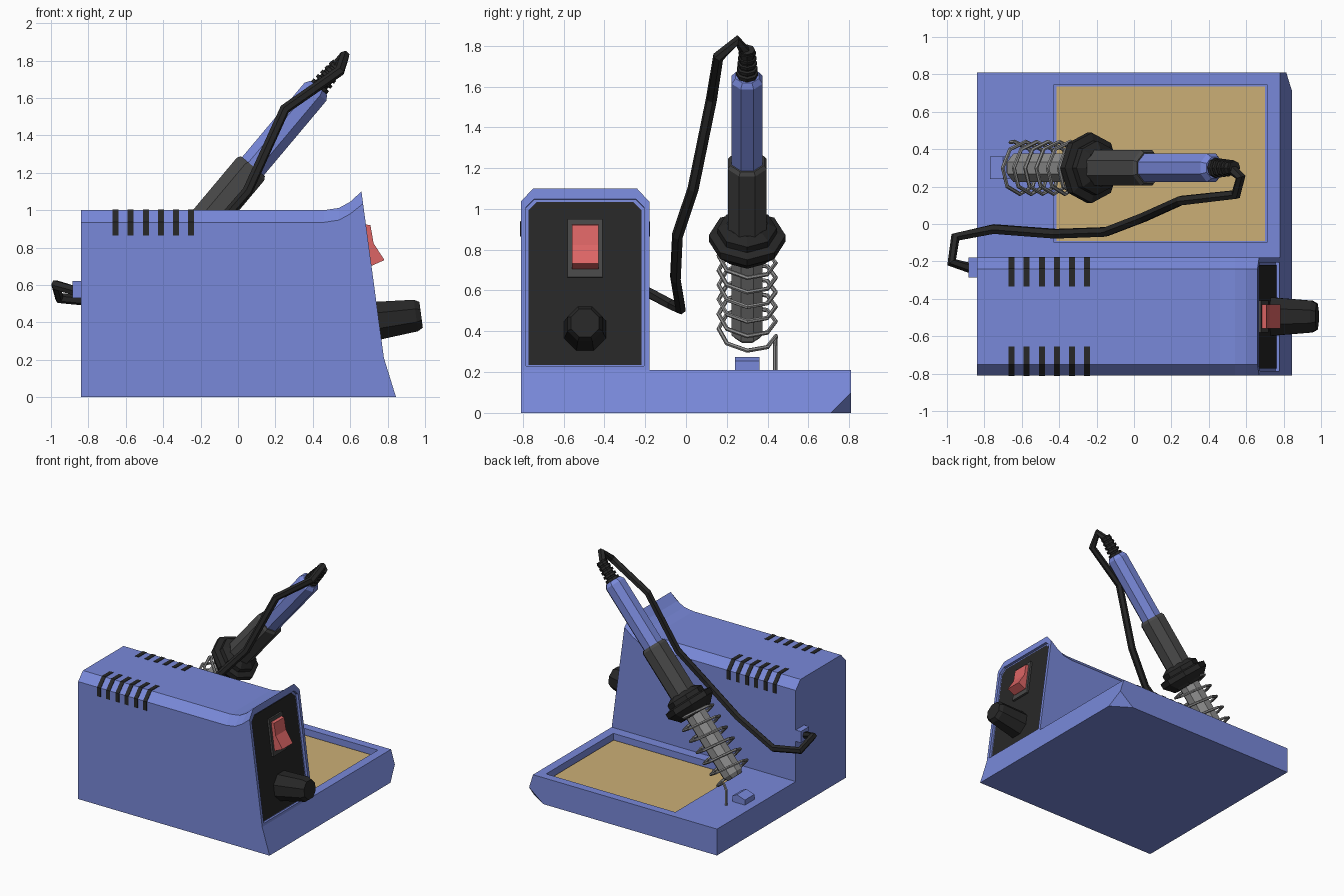
import bpy, bmesh, math
from mathutils import Vector as V

if "Cube" in bpy.data.objects:
    bpy.data.objects.remove(bpy.data.objects["Cube"])


def mat(name, *rgb):
    m = bpy.data.materials.new(name)
    m.diffuse_color = (*rgb, 1)
    m.use_nodes = True
    m.node_tree.nodes["Principled BSDF"].inputs["Base Color"].default_value = m.diffuse_color
    return m


BLUE = mat("blue", .19, .25, .70)
BLACK = mat("black", .02, .02, .02)
DARK = mat("dark_grey", .065, .065, .065)
STEEL = mat("steel", .27, .27, .27)
RED = mat("red", .72, .13, .13)
TAN = mat("tan", .60, .43, .18)


def make(name, verts, faces, m):
    me = bpy.data.meshes.new(name)
    me.from_pydata([tuple(v) for v in verts], [], faces)
    bm = bmesh.new()
    bm.from_mesh(me)
    bmesh.ops.recalc_face_normals(bm, faces=bm.faces)
    bm.to_mesh(me)
    bm.free()
    me.materials.append(m)
    ob = bpy.data.objects.new(name, me)
    bpy.context.collection.objects.link(ob)
    return ob


def loft(name, rings, m):
    n, k = len(rings[0]), len(rings)
    faces = [(i*n+j, i*n+(j+1) % n, (i+1)*n+(j+1) % n, (i+1)*n+j)
             for i in range(k-1) for j in range(n)]
    faces += [tuple(range(n)), tuple(range((k-1)*n, k*n))]
    return make(name, [v for r in rings for v in r], faces, m)


def prism(name, pts, offset, m):
    pts = [V(p) for p in pts]
    return loft(name, [pts, [p + V(offset) for p in pts]], m)


def box(name, x0, x1, y0, y1, z0, z1, m):
    return prism(name, [(x0, y0, z0), (x1, y0, z0), (x1, y1, z0), (x0, y1, z0)], (0, 0, z1-z0), m)


def lathe(name, prof, o, axis, m, sides=8, turn=0.0):
    a = V((0, 1, 0))
    b = axis.cross(a)
    ang = [turn + i*math.tau/sides for i in range(sides)]
    return loft(name, [[o + axis*s + (a*math.cos(t) + b*math.sin(t))*r for t in ang]
                       for s, r in prof], m)


def realise(ob):
    dg = bpy.context.evaluated_depsgraph_get()
    return bpy.data.meshes.new_from_object(ob.evaluated_get(dg))


def tube(name, pts, r, m, res=1):
    cu = bpy.data.curves.new(name, 'CURVE')
    cu.dimensions = '3D'
    cu.bevel_depth, cu.bevel_resolution, cu.use_fill_caps = r, res, True
    sp = cu.splines.new('POLY')
    sp.points.add(len(pts)-1)
    for p, c in zip(sp.points, pts):
        p.co = (*c, 1)
    tmp = bpy.data.objects.new(name + "_path", cu)
    bpy.context.collection.objects.link(tmp)
    me = realise(tmp)
    bpy.data.objects.remove(tmp)
    for p in me.polygons:
        p.use_smooth = False
    me.materials.clear()
    me.materials.append(m)
    ob = bpy.data.objects.new(name, me)
    bpy.context.collection.objects.link(ob)
    return ob


# sloping front plane of the housing
FN = V((.89, 0, .12)).normalized()


def front_x(z):
    return .845 - .065*z/.21 if z < .21 else .78 - .12*(z-.21)/.89


def front_prism(name, yz, n0, n1, m):
    return prism(name, [V((front_x(z), y, z)) + FN*n0 for y, z in yz], FN*(n1-n0), m)


def panel_outline(i):
    y0, y1, z0, z1, c = -.785+i, -.205-i, .23+i*.5, 1.048-i, .04
    return [(y0, z0), (y1, z0), (y1, z1-c), (y1-c, z1), (y0+c, z1), (y0, z1-c)]


# base tray with sloped front and one clipped lower corner
body = prism("station_body", [(-.84, -.81, 0), (.845, -.81, 0), (.78, -.81, .21), (-.84, -.81, .21)],
             (0, 1.62, 0), BLUE)
bm = bmesh.new()
bm.from_mesh(body.data)
p = V((.845, .71, 0))
no = (V((.69, .81, 0))-p).cross(V((.814, .81, .1))-p).normalized()
if no.dot(V((.845, .81, 0))-p) < 0:
    no = -no
bmesh.ops.bisect_plane(bm, geom=bm.verts[:]+bm.edges[:]+bm.faces[:], plane_co=p, plane_no=no,
                       clear_outer=True)
bmesh.ops.holes_fill(bm, edges=[e for e in bm.edges if e.is_boundary])
bmesh.ops.recalc_face_normals(bm, faces=bm.faces)
bm.to_mesh(body.data)
bm.free()

# housing: chamfered section swept along x, lip rising at the front
rings = []
for x, zt in [(-.84, 1), (.46, 1), (.54, 1.012), (.60, 1.045), (None, 1.10)]:
    sec = [(-.81, 0), (-.81, .21), (-.81, zt-.065), (-.75, zt), (-.24, zt), (-.18, zt-.065),
           (-.18, .21), (-.18, 0)]
    rings.append([V((front_x(z) if x is None else x, y, z)) for y, z in sec])
housing = loft("housing_helper", rings, BLUE)
panel_cut = front_prism("panel_cutter", panel_outline(0), -.02, .08, BLUE)
tray_cut = box("tray_cutter", -.427, .71, -.10, .745, .155, .4, BLUE)
for ob, op in ((housing, 'UNION'), (panel_cut, 'DIFFERENCE'), (tray_cut, 'DIFFERENCE')):
    ob.hide_render = True
    md = body.modifiers.new(op, 'BOOLEAN')
    md.operation, md.object, md.solver = op, ob, 'EXACT'
me = realise(body)
body.modifiers.clear()
body.data = me
bm = bmesh.new()
bm.from_mesh(me)
bmesh.ops.dissolve_limit(bm, angle_limit=.01, verts=bm.verts[:], edges=bm.edges[:])
bm.to_mesh(me)
bm.free()
for ob in (housing, panel_cut, tray_cut):
    bpy.data.objects.remove(ob)

# sponge, control panel, rocker switch and knob
box("sponge", -.415, .70, -.09, .735, .15, .163, TAN)
front_prism("control_panel", panel_outline(.013), -.025, -.016, BLACK)
front_prism("switch_frame", [(-.58, .665), (-.41, .665), (-.41, .95), (-.58, .95)], -.018, 0, DARK)
prism("switch_rocker", [(V((x, -.56, z))) for x, z in
      [(.67, .925), (.708, .92), (.725, .823), (.783, .733), (.72, .705), (.69, .705)]],
      (0, .13, 0), RED)
lathe("temperature_knob", [(-.02, .112), (.04, .106), (.20, .092), (.228, .075)],
      V((front_x(.41), -.495, .41)), FN, BLACK, turn=math.pi/8)

# vents wrapped over both top edges
for side, mir in (("front", 1), ("rear", -1)):
    for i in range(6):
        x = -.671 + i*.081
        e = .004
        sec = [(-.315-e, .865), (-.315-e, .935+e/2), (-.255-e/2, 1+e), (-.16, 1+e),
               (-.16, .98), (-.25, .98), (-.30, .93), (-.30, .865)]
        prism(f"vent_{side}_{i+1}", [(x, -.495 + mir*y, z) for y, z in sec], (.032, 0, 0), BLACK)

# soldering iron along a slanted axis
C, U = V((.08, .30, 1.235)), V((.643, 0, .766)).normalized()
T = math.pi/8
lathe("iron_grip", [(-.47, .103), (-.02, .103), (0, .09)], C, U, DARK, turn=T)
lathe("iron_handle", [(-.02, .082), (.52, .082), (.548, .062)], C, U, BLUE, turn=T)
relief = [(.54, .052)]
for i in range(5):
    s = .55 + i*.033
    relief += [(s, .054-i*.003), (s+.018, .054-i*.003), (s+.020, .038), (s+.031, .038)]
lathe("strain_relief", relief, C, U, BLACK)
lathe("holder_funnel", [(-.585, .125), (-.565, .14), (-.515, .188), (-.475, .188), (-.465, .15)],
      C, U, BLACK)
lathe("iron_collar", [(-.47, .145), (-.43, .145), (-.40, .10)], C, U, BLACK)
lathe("iron_barrel", [(-1.12, .06), (-1.09, .082), (-.50, .082)], C, U, STEEL, turn=T)

# holder spring with its leg, and the foot block
B = U.cross(V((0, 1, 0)))
coil = [C + U*(-.56 - .56*i/48) + V((0, 1, 0))*.14*math.cos(i*math.pi/4)
        + B*.14*math.sin(i*math.pi/4) for i in range(49)]
tube("holder_spring", coil + [V((-.66, .437, .33)), V((-.66, .437, .19))], .011, STEEL)
prism("holder_foot", [(-.77, .24, .2), (-.66, .24, .2), (-.66, .24, .255), (-.70, .24, .275), (-.77, .24, .25)],
      (0, .12, 0), BLUE)

# cable and its socket on the back
box("cable_socket", -.885, -.83, -.285, -.18, .53, .62, BLUE)
tube("cable", [(-.86, -.24, .565), (-.975, -.205, .60), (-.955, -.07, .53), (-.75, -.027, .51),
               (-.42, -.052, .66), (-.15, -.042, .87), (.05, .035, 1.10), (.25, .125, 1.54),
               (.545, .158, 1.745), (.57, .25, 1.825), (.525, .29, 1.77)], .028, BLACK)
